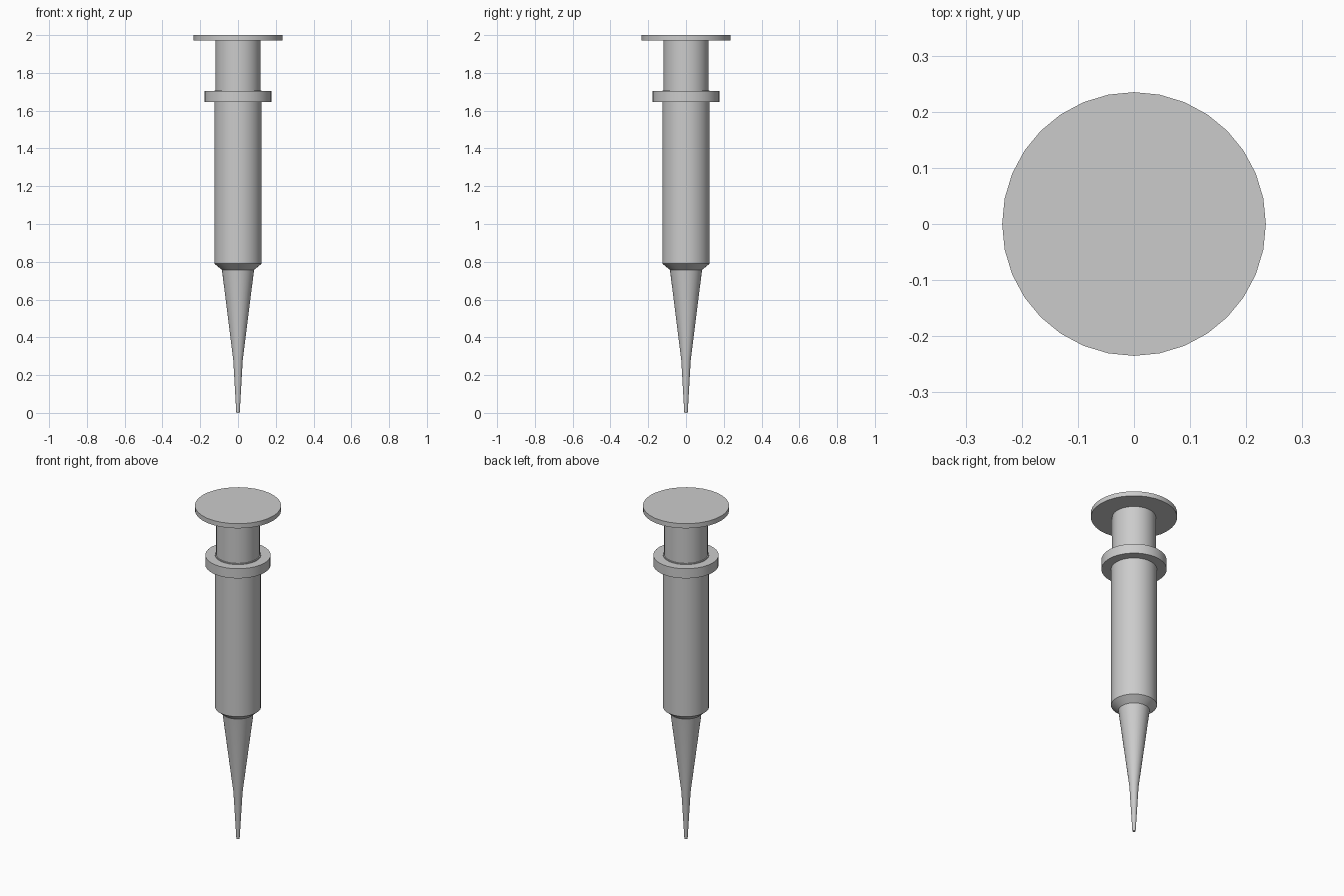
import bpy, bmesh, math

cube = bpy.data.objects.get("Cube")
if cube:
    bpy.data.objects.remove(cube, do_unlink=True)

SIDES = 32

grey = bpy.data.materials.new("light_grey")
grey.use_nodes = True
colour = (0.6, 0.6, 0.6, 1.0)
grey.diffuse_color = colour
grey.node_tree.nodes["Principled BSDF"].inputs["Base Color"].default_value = colour


def lathe(name, profile, closed=False):
    """Turn a (radius, height) profile around z; open profiles get end caps."""
    bm = bmesh.new()
    rings = []
    for r, z in profile:
        angles = [2 * math.pi * i / SIDES for i in range(SIDES)]
        rings.append([bm.verts.new((r * math.cos(a), r * math.sin(a), z)) for a in angles])
    pairs = list(zip(rings, rings[1:]))
    if closed:
        pairs.append((rings[-1], rings[0]))
    else:
        bm.faces.new(rings[0][::-1])
        bm.faces.new(rings[-1])
    for low, high in pairs:
        for i in range(SIDES):
            j = (i + 1) % SIDES
            bm.faces.new((low[i], low[j], high[j], high[i]))
    bmesh.ops.recalc_face_normals(bm, faces=bm.faces)
    mesh = bpy.data.meshes.new(name)
    bm.to_mesh(mesh)
    bm.free()
    mesh.materials.append(grey)
    obj = bpy.data.objects.new(name, mesh)
    bpy.context.collection.objects.link(obj)
    bpy.ops.object.select_all(action='DESELECT')
    obj.select_set(True)
    bpy.context.view_layer.objects.active = obj
    bpy.ops.object.shade_smooth_by_angle(angle=math.radians(30))
    return obj


# Tapered tip with a slimmer end
lathe("nozzle", [(0.009, 0.0), (0.025, 0.28), (0.085, 0.757)])
# Main tube with a chamfered shoulder
lathe("barrel", [(0.085, 0.757), (0.125, 0.79), (0.125, 1.708)])
# Finger grip collar around the barrel
lathe("finger_flange", [(0.122, 1.645), (0.178, 1.645), (0.178, 1.703), (0.122, 1.703)], closed=True)
# Sliding rod and its thumb disc
lathe("plunger_rod", [(0.119, 1.69), (0.119, 1.975)])
lathe("thumb_disc", [(0.235, 1.972), (0.235, 2.0)])
